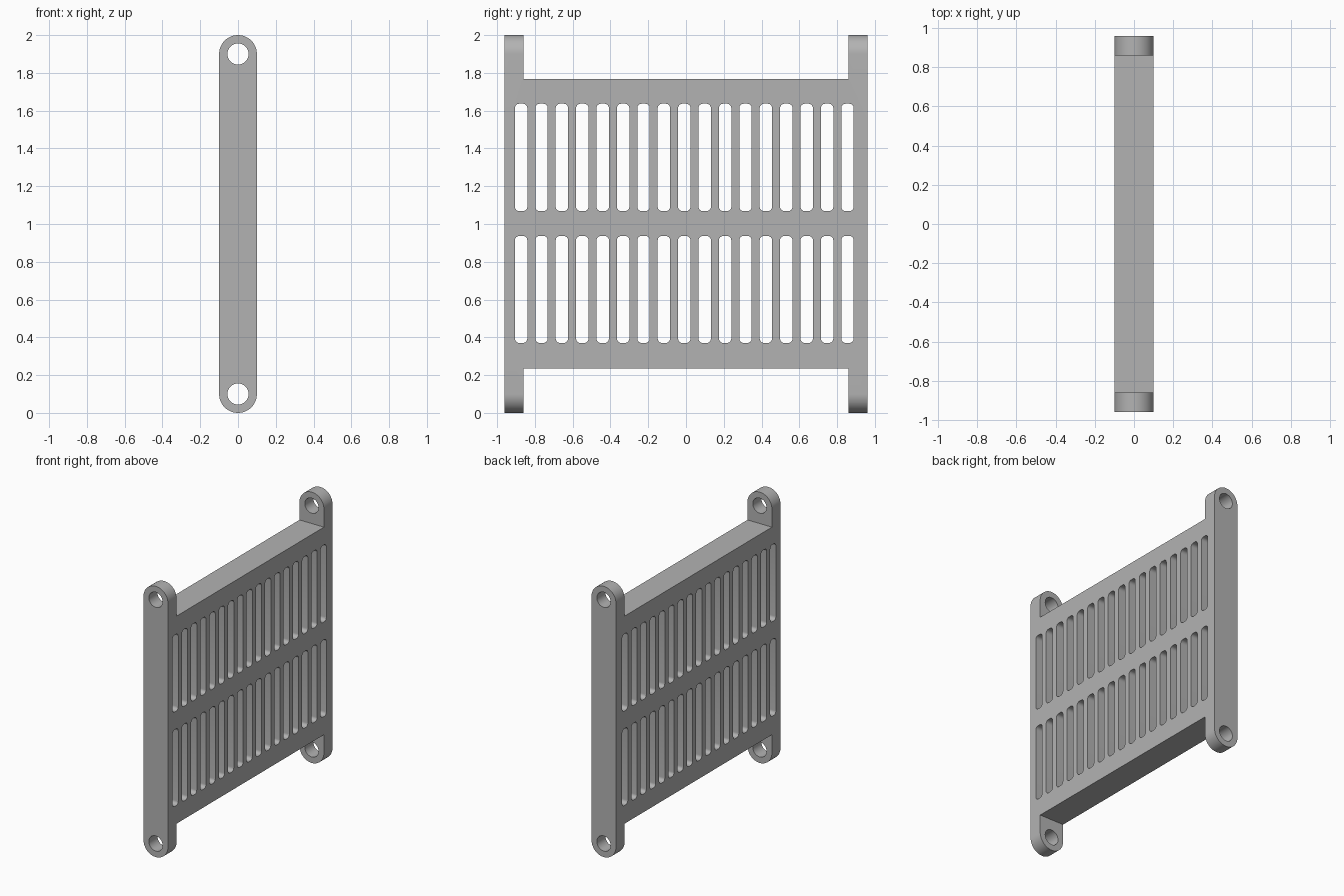
import bpy
import bmesh
import math
from mathutils import Matrix

old = bpy.data.objects.get("Cube")
if old:
    bpy.data.objects.remove(old, do_unlink=True)

THICK = 0.2          # panel thickness
HALF = 0.96          # half width of the panel
POST = 0.86          # inner side of the corner posts
TOP = 2.0
R = THICK / 2        # rounded post ends
SLOTS, PITCH, SLOT_W, FIRST = 17, 0.108, 0.066, -0.873

grey = bpy.data.materials.new("light grey")
grey.use_nodes = True
colour = (0.45, 0.45, 0.45, 1)
grey.diffuse_color = colour
grey.node_tree.nodes["Principled BSDF"].inputs["Base Color"].default_value = colour


def arc(cx, cy, r, start, end, steps):
    """Points on an arc, angles in degrees."""
    angles = [math.radians(start + (end - start) * i / steps) for i in range(steps + 1)]
    return [(cx + r * math.cos(a), cy + r * math.sin(a)) for a in angles]


def rounded_rect(x0, x1, y0, y1, r):
    corners = [(x1 - r, y1 - r), (x0 + r, y1 - r), (x0 + r, y0 + r), (x1 - r, y0 + r)]
    return [p for i, (cx, cy) in enumerate(corners)
            for p in arc(cx, cy, r, 90 * i, 90 * i + 90, 6)]


def extruded(name, loops, depth, matrix):
    """Extrude an outline with holes and return it as a welded mesh object."""
    curve = bpy.data.curves.new(name, "CURVE")
    curve.dimensions = "2D"
    curve.fill_mode = "BOTH"
    curve.extrude = depth / 2
    for loop in loops:
        spline = curve.splines.new("POLY")
        spline.points.add(len(loop) - 1)
        for point, (x, y) in zip(spline.points, loop):
            point.co = (x, y, 0, 1)
        spline.use_cyclic_u = True
    temp = bpy.data.objects.new(name, curve)
    bpy.context.collection.objects.link(temp)
    bpy.context.view_layer.update()
    mesh = bpy.data.meshes.new_from_object(
        temp.evaluated_get(bpy.context.evaluated_depsgraph_get()))
    bpy.data.objects.remove(temp, do_unlink=True)
    bm = bmesh.new()
    bm.from_mesh(mesh)
    bmesh.ops.remove_doubles(bm, verts=bm.verts, dist=1e-4)
    bm.transform(matrix)
    bmesh.ops.recalc_face_normals(bm, faces=bm.faces)
    bm.to_mesh(mesh)
    bm.free()
    mesh.materials.clear()
    mesh.materials.append(grey)
    obj = bpy.data.objects.new(name, mesh)
    bpy.context.collection.objects.link(obj)
    return obj


# Slotted panel with four corner posts, drawn in the side plane (y, z)
low, high, over = 0.235, 1.768, 0.1
outline = [(-HALF, -over), (-POST, -over), (-POST, low), (POST, low),
           (POST, -over), (HALF, -over), (HALF, TOP + over), (POST, TOP + over),
           (POST, high), (-POST, high), (-POST, TOP + over), (-HALF, TOP + over)]
slots = [rounded_rect(y - SLOT_W / 2, y + SLOT_W / 2, z0, z1, 0.024)
         for y in (FIRST + PITCH * i for i in range(SLOTS))
         for z0, z1 in ((0.37, 0.937), (1.068, 1.637))]
to_side = Matrix(((0, 0, 1, 0), (1, 0, 0, 0), (0, 1, 0, 0), (0, 0, 0, 1)))
panel = extruded("slotted_panel", [outline] + slots, THICK * 2, to_side)

# Rounded end profile with pin holes, drawn in the front plane (x, z)
capsule = arc(0, TOP - R, R, 0, 180, 32) + arc(0, R, R, 180, 360, 32)
holes = [arc(0, z, 0.056, 0, 360, 40)[:-1] for z in (R, TOP - R)]
to_front = Matrix.Rotation(math.pi / 2, 4, "X")
profile = extruded("end_profile", [capsule] + holes, HALF * 3, to_front)
profile.hide_render = True

# Keep what both shapes share
mod = panel.modifiers.new("rounded ends", "BOOLEAN")
mod.operation = "INTERSECT"
mod.solver = "EXACT"
mod.object = profile
bpy.context.view_layer.objects.active = panel
panel.select_set(True)
bpy.ops.object.modifier_apply(modifier=mod.name)
bpy.data.objects.remove(profile, do_unlink=True)

bpy.ops.object.shade_smooth_by_angle(angle=math.radians(30))
